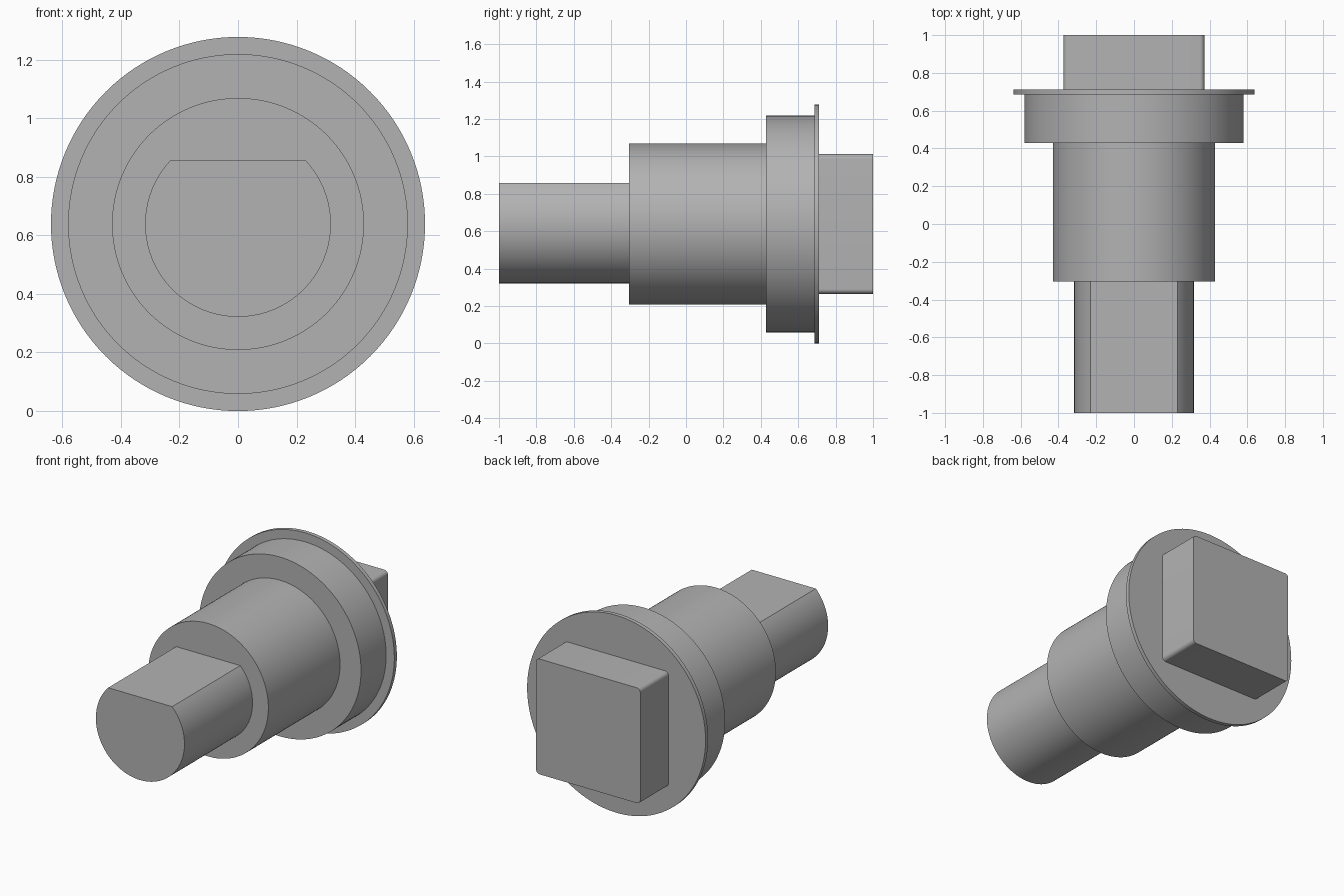
import bpy
import bmesh
from math import sin, cos, pi, asin, radians

AXIS_Z = 0.6385   # height of the shaft axis
SEGMENTS = 128

cube = bpy.data.objects.get("Cube")
if cube:
    bpy.data.objects.remove(cube, do_unlink=True)

steel = bpy.data.materials.new("plain_grey")
steel.use_nodes = True
grey = (0.45, 0.45, 0.45, 1)
steel.diffuse_color = grey
steel.node_tree.nodes["Principled BSDF"].inputs["Base Color"].default_value = grey


def arc(radius, start, end, steps, cx=0, cz=0):
    """Points on an arc, both ends included."""
    angles = [start + (end - start) * i / steps for i in range(steps + 1)]
    return [(cx + radius * cos(a), cz + radius * sin(a)) for a in angles]


def prism(name, outline, y_front, y_back):
    """Extrude an outline in the x-z plane along y."""
    bm = bmesh.new()
    front = bm.faces.new([bm.verts.new((x, y_front, z + AXIS_Z)) for x, z in outline])
    moved = bmesh.ops.extrude_face_region(bm, geom=[front], use_keep_orig=True)["geom"]
    verts = [v for v in moved if isinstance(v, bmesh.types.BMVert)]
    bmesh.ops.translate(bm, verts=verts, vec=(0, y_back - y_front, 0))
    bmesh.ops.recalc_face_normals(bm, faces=bm.faces)
    mesh = bpy.data.meshes.new(name)
    bm.to_mesh(mesh)
    bm.free()
    mesh.materials.append(steel)
    obj = bpy.data.objects.new(name, mesh)
    bpy.context.collection.objects.link(obj)
    bpy.ops.object.select_all(action="DESELECT")
    obj.select_set(True)
    bpy.context.view_layer.objects.active = obj
    bpy.ops.object.shade_smooth_by_angle(angle=radians(30))
    return obj


def circle(radius):
    return arc(radius, 0, 2 * pi, SEGMENTS)[:-1]


# D-shaped shaft with a flat on top
shaft_radius, flat_height = 0.317, 0.219
flat_angle = asin(flat_height / shaft_radius)
prism("d_shaft", arc(shaft_radius, pi - flat_angle, 2 * pi + flat_angle, SEGMENTS), -1, -0.304)

# Stepped round sections
prism("main_barrel", circle(0.43), -0.304, 0.429)
prism("collar", circle(0.58), 0.429, 0.686)
prism("thin_flange", circle(0.6385), 0.686, 0.712)

# Square drive head with rounded corners
half, corner = 0.373, 0.025
inner = half - corner
square = []
for i, (sx, sz) in enumerate([(1, 1), (-1, 1), (-1, -1), (1, -1)]):
    square += arc(corner, i * pi / 2, (i + 1) * pi / 2, 8, sx * inner, sz * inner)
prism("square_head", square, 0.712, 1)
